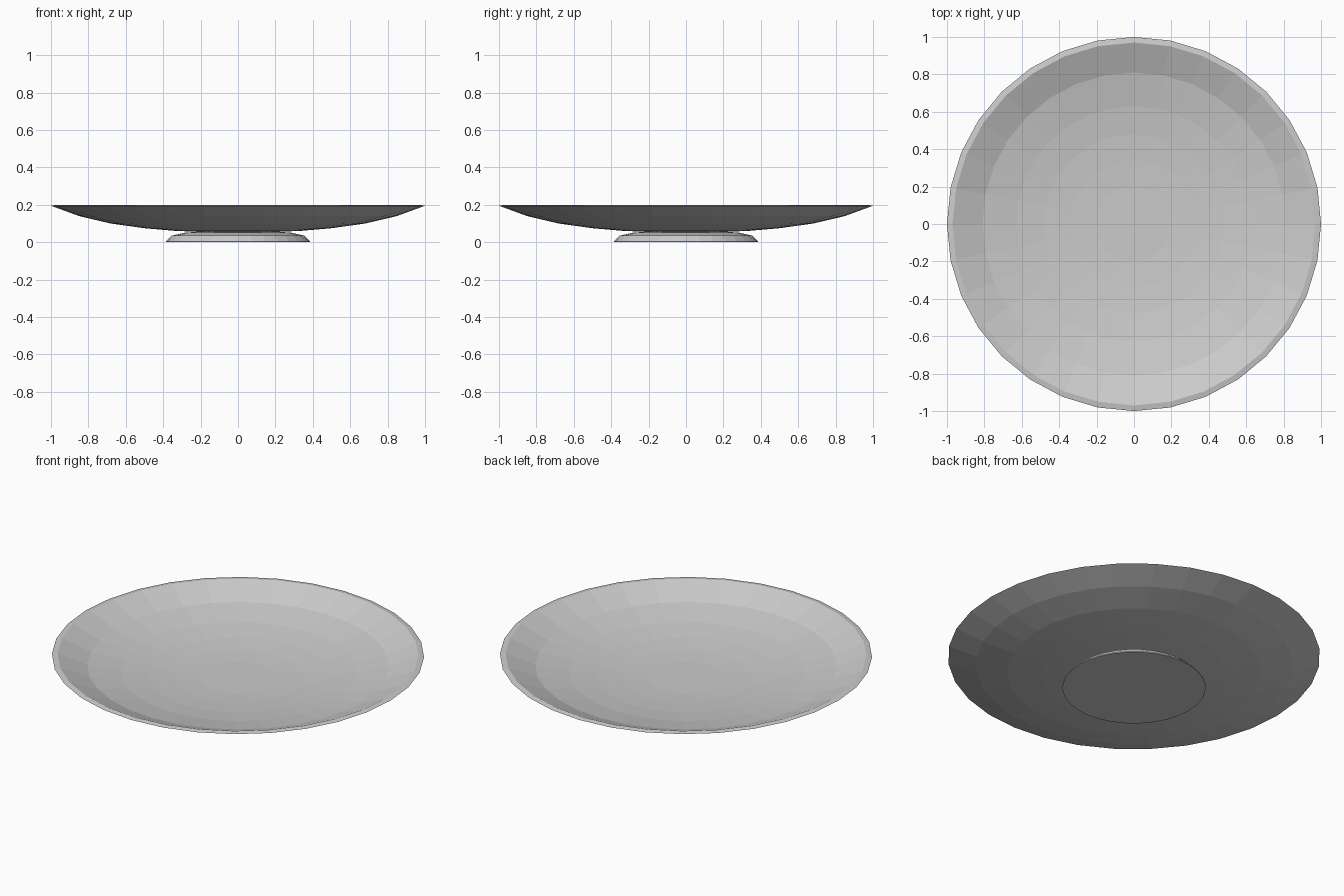
import bpy, bmesh, math
from mathutils import Matrix

cube = bpy.data.objects.get("Cube")
if cube:
    bpy.data.objects.remove(cube, do_unlink=True)

SIDES = 32

# Plain grey ceramic
grey = bpy.data.materials.new("grey_ceramic")
grey.use_nodes = True
colour = (0.6, 0.6, 0.6, 1)
grey.diffuse_color = colour
grey.node_tree.nodes["Principled BSDF"].inputs["Base Color"].default_value = colour


def lathe(name, profile):
    """Spin a (radius, height) profile around z and cap both ends."""
    bm = bmesh.new()
    rings = []
    for r, z in profile:
        ring = [bm.verts.new(Matrix.Rotation(math.tau * i / SIDES, 3, "Z") @ bm_point)
                for i in range(SIDES) for bm_point in [(Matrix.Translation((r, 0, z))).translation]]
        rings.append(ring)
    for low, high in zip(rings, rings[1:]):
        for i in range(SIDES):
            j = (i + 1) % SIDES
            bm.faces.new((low[i], low[j], high[j], high[i]))
    bm.faces.new(rings[0][::-1])
    bm.faces.new(rings[-1])
    bmesh.ops.recalc_face_normals(bm, faces=bm.faces)
    mesh = bpy.data.meshes.new(name)
    bm.to_mesh(mesh)
    bm.free()
    mesh.materials.append(grey)
    obj = bpy.data.objects.new(name, mesh)
    bpy.context.collection.objects.link(obj)
    return obj


# Shallow dish: underside outwards, over the rim, then inside to the floor
underside = [(0.2, 0.055), (0.34, 0.061), (0.5, 0.075), (0.68, 0.1), (0.85, 0.14)]
rim = [(1.0, 0.195), (0.97, 0.2)]
inside = [(0.81, 0.135), (0.63, 0.1), (0.48, 0.081), (0.34, 0.07), (0.2, 0.064)]
lathe("dish", underside + rim + inside)

# Flared foot
lathe("foot", [(0.385, 0), (0.385, 0.004), (0.355, 0.035), (0.28, 0.052), (0.2, 0.056)])
